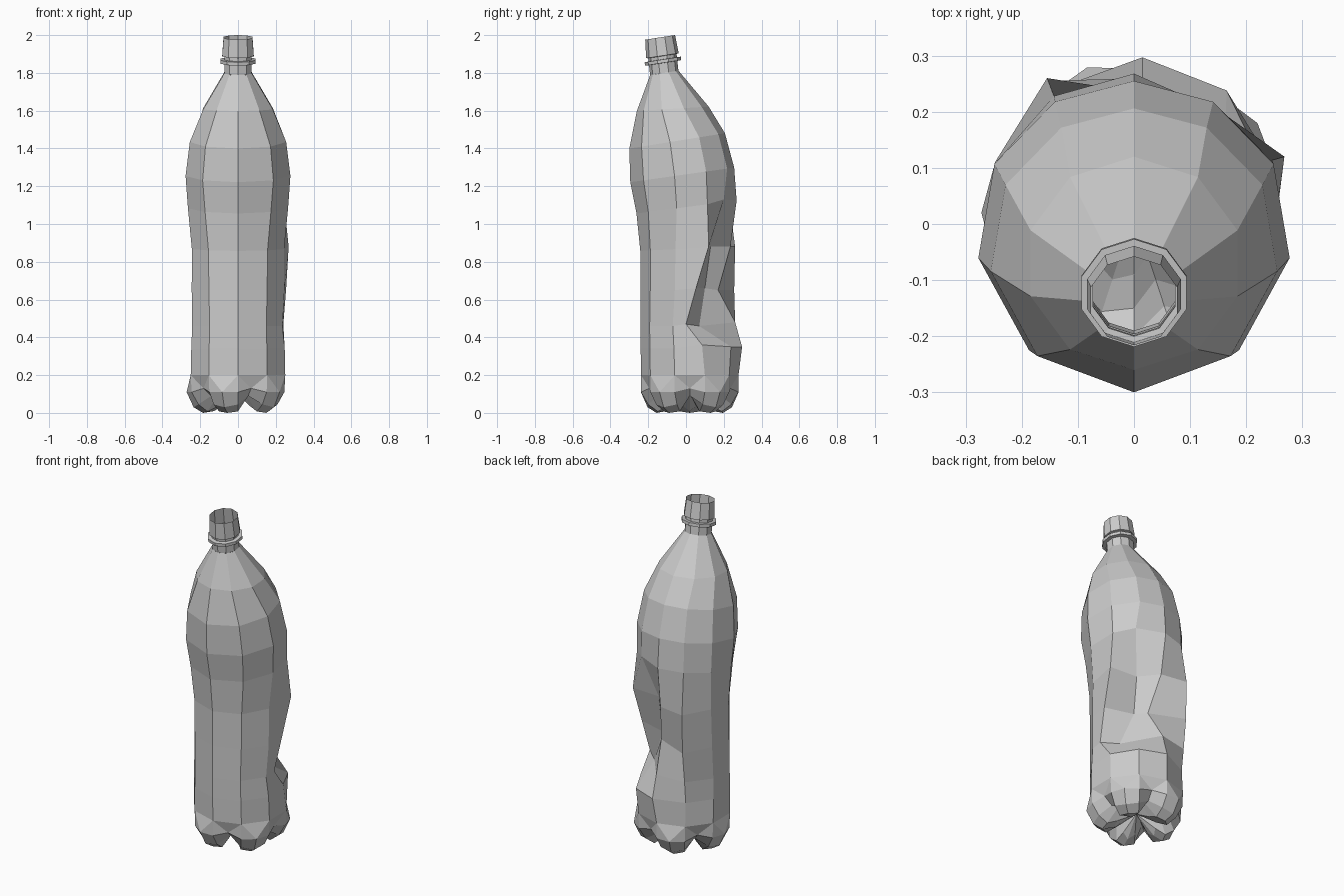
import bpy, bmesh
from math import cos, sin, radians

if "Cube" in bpy.data.objects:
    bpy.data.objects.remove(bpy.data.objects["Cube"])

N = 10


def ring(z, cy, r, tilt=0.0, spread=0.0, moved=None):
    """Ten-sided tilted ring; 'spread' widens the front facets (degrees),
    'moved' repositions single columns for the dent (0 front, 5 back, 1-4 right)."""
    pts = []
    for k in range(N):
        t = radians(36 * k)
        a = t + radians(spread) * sin(t) - radians(90)
        x, y = 1.02 * r * cos(a), cy + r * sin(a)
        zz = z + tilt * (y - cy)
        if moved and k in moved:
            x, y, zz = moved[k]
        pts.append((x, y, zz))
    return pts


def foot_ring(cy, foot, column, valley):
    """Twenty-point ring of the five-footed base, each argument (radius, z)."""
    pts = []
    for i in range(2 * N):
        a = radians(-90 + 18 * i)
        r, z = column if i % 2 == 0 else (foot if i % 4 == 3 else valley)
        pts.append((r * cos(a), cy + r * sin(a), z))
    return pts


def bridge(bm, low, high):
    n = len(low)
    for i in range(n):
        j = (i + 1) % n
        bm.faces.new((low[i], low[j], high[j], high[i]))


def finish(bm, name):
    me = bpy.data.meshes.new(name)
    bm.to_mesh(me)
    bm.free()
    ob = bpy.data.objects.new(name, me)
    bpy.context.collection.objects.link(ob)
    return ob


def add(bm, pts):
    return [bm.verts.new(p) for p in pts]


# Body wall, with the crushed dent on the back right
wall = [
    ring(0.20, 0.02, 0.258),
    ring(0.34, 0.015, 0.255, 0.0, 0, {5: (0.015, 0.297, 0.35), 4: (0.165, 0.238, 0.35),
                                      3: (0.24, 0.085, 0.36)}),
    ring(0.46, 0.01, 0.25, 0.0, 0, {6: (-0.155, 0.235, 0.47), 5: (0.015, 0.26, 0.48),
                                    4: (0.16, 0.07, 0.46), 3: (0.24, 0.0, 0.47),
                                    2: (0.235, -0.07, 0.46)}),
    ring(0.65, 0.01, 0.25, 0.0, 2, {6: (-0.155, 0.255, 0.65), 5: (0.045, 0.17, 0.65),
                                    4: (0.085, 0.10, 0.66), 3: (0.255, 0.053, 0.66)}),
    ring(0.87, 0.005, 0.247, 0.05, 4, {6: (-0.155, 0.26, 0.88), 5: (0.005, 0.235, 0.88),
                                       4: (0.09, 0.13, 0.88), 3: (0.268, 0.12, 0.88)}),
    ring(1.09, 0.003, 0.265, 0.13, 7, {4: (0.155, 0.20, 1.13)}),
    ring(1.26, -0.02, 0.275, 0.14, 10),
    ring(1.44, -0.047, 0.253, 0.16, 10),
    ring(1.61, -0.07, 0.19, 0.06),
    ring(1.80, -0.115, 0.075, 0.16),
]
bm = bmesh.new()
rows = [add(bm, p) for p in wall]
for low, high in zip(rows, rows[1:]):
    bridge(bm, low, high)

# Five-footed base
base = [
    foot_ring(0.02, (0.272, 0.11), (0.258, 0.11), (0.225, 0.13)),
    foot_ring(0.02, (0.235, 0.03), (0.220, 0.045), (0.175, 0.09)),
    foot_ring(0.02, (0.185, 0.0), (0.170, 0.008), (0.125, 0.10)),
    foot_ring(0.02, (0.125, 0.01), (0.110, 0.035), (0.080, 0.105)),
]
feet = [add(bm, p) for p in base]
for high, low in zip(feet, feet[1:]):
    bridge(bm, low, high)
for k in range(N):
    a, b = rows[0][k], rows[0][(k + 1) % N]
    c, m, d = feet[0][2 * k], feet[0][2 * k + 1], feet[0][(2 * k + 2) % 20]
    bm.faces.new((c, m, a))
    bm.faces.new((m, b, a))
    bm.faces.new((m, d, b))
centre = bm.verts.new((0, 0.02, 0.10))
for i in range(20):
    bm.faces.new((feet[-1][(i + 1) % 20], feet[-1][i], centre))
finish(bm, "bottle_body")

# Leaning open neck with its support collar and flared mouth band
neck = [(1.80, -0.115, 0.075), (1.852, -0.121, 0.075), (1.853, -0.121, 0.096),
        (1.871, -0.123, 0.096), (1.872, -0.123, 0.075), (1.889, -0.125, 0.075),
        (1.891, -0.125, 0.086), (1.988, -0.137, 0.079)]
bm = bmesh.new()
rows = [add(bm, ring(z, cy, r, 0.155)) for z, cy, r in neck]
for low, high in zip(rows, rows[1:]):
    bridge(bm, low, high)
finish(bm, "bottle_neck")
